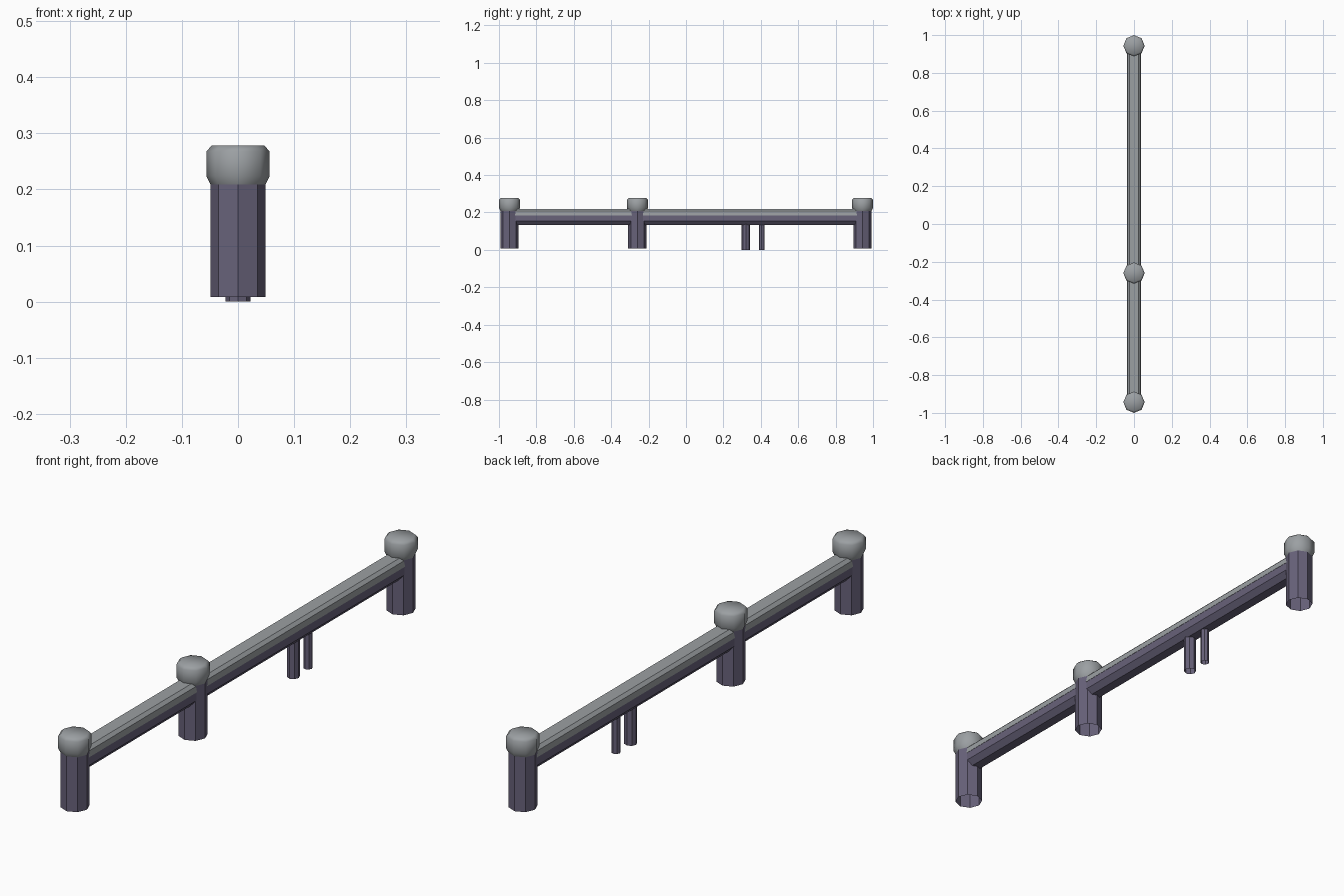
import bpy, bmesh, math

if "Cube" in bpy.data.objects:
    bpy.data.objects.remove(bpy.data.objects["Cube"])


def material(name, rgb):
    m = bpy.data.materials.new(name)
    m.diffuse_color = (*rgb, 1)
    m.use_nodes = True
    m.node_tree.nodes["Principled BSDF"].inputs["Base Color"].default_value = m.diffuse_color
    return m


grey = material("grey_metal", (0.33, 0.35, 0.365))
purple = material("dark_purple", (0.138, 0.122, 0.195))


def make_object(name, bm, mat, smooth_angle=None):
    me = bpy.data.meshes.new(name)
    bm.normal_update()
    bm.to_mesh(me)
    bm.free()
    me.materials.append(mat)
    ob = bpy.data.objects.new(name, me)
    bpy.context.collection.objects.link(ob)
    if smooth_angle:
        bpy.ops.object.select_all(action='DESELECT')
        ob.select_set(True)
        bpy.context.view_layer.objects.active = ob
        bpy.ops.object.shade_smooth_by_angle(angle=math.radians(smooth_angle))
    return ob


def lathe(name, y, profile, mat, close_top=False, smooth=None, n=8):
    """Stack of n-sided rings from (radius, z) pairs, open at the bottom."""
    bm = bmesh.new()
    rings = [[bm.verts.new((r * math.cos(2 * math.pi * i / n),
                            y + r * math.sin(2 * math.pi * i / n), z))
              for i in range(n)] for r, z in profile]
    for a, b in zip(rings, rings[1:]):
        for i in range(n):
            j = (i + 1) % n
            bm.faces.new((a[i], a[j], b[j], b[i]))
    if close_top:
        bm.faces.new(rings[-1])
    return make_object(name, bm, mat, smooth)


def extrude_rail(name, half, y0, y1, mat):
    """Symmetric cross-section (x, z), top to bottom, run along y."""
    prof = half + [(-x, z) for x, z in reversed(half)]
    bm = bmesh.new()
    a = [bm.verts.new((x, y0, z)) for x, z in prof]
    b = [bm.verts.new((x, y1, z)) for x, z in prof]
    n = len(prof)
    for i in range(n):
        j = (i + 1) % n
        bm.faces.new((a[i], a[j], b[j], b[i]))
    bm.faces.new(a)
    bm.faces.new(b[::-1])
    bmesh.ops.recalc_face_normals(bm, faces=bm.faces)
    return make_object(name, bm, mat)


END = 0.9435

# Main posts with bulging caps
for label, y in (("front", -END), ("middle", -0.26), ("back", END)):
    lathe(label + "_post", y, [(0.049, 0.008), (0.049, 0.215)], purple)
    lathe(label + "_post_cap", y,
          [(0.049, 0.209), (0.0565, 0.224), (0.0565, 0.268), (0.047, 0.278)],
          grey, True, 50)

# Rail: bevelled grey top over a purple lower beam
extrude_rail("rail_top", [(0.024, 0.218), (0.035, 0.207), (0.037, 0.185)],
             -END, END, grey)
extrude_rail("rail_beam", [(0.036, 0.185), (0.036, 0.155), (0.018, 0.134)],
             -END, END, purple)

# Two thin support pipes
for label, y, r in (("thick", 0.32, 0.022), ("thin", 0.405, 0.016)):
    lathe(label + "_support_pipe", y, [(r, 0.0), (r, 0.15)], purple)
